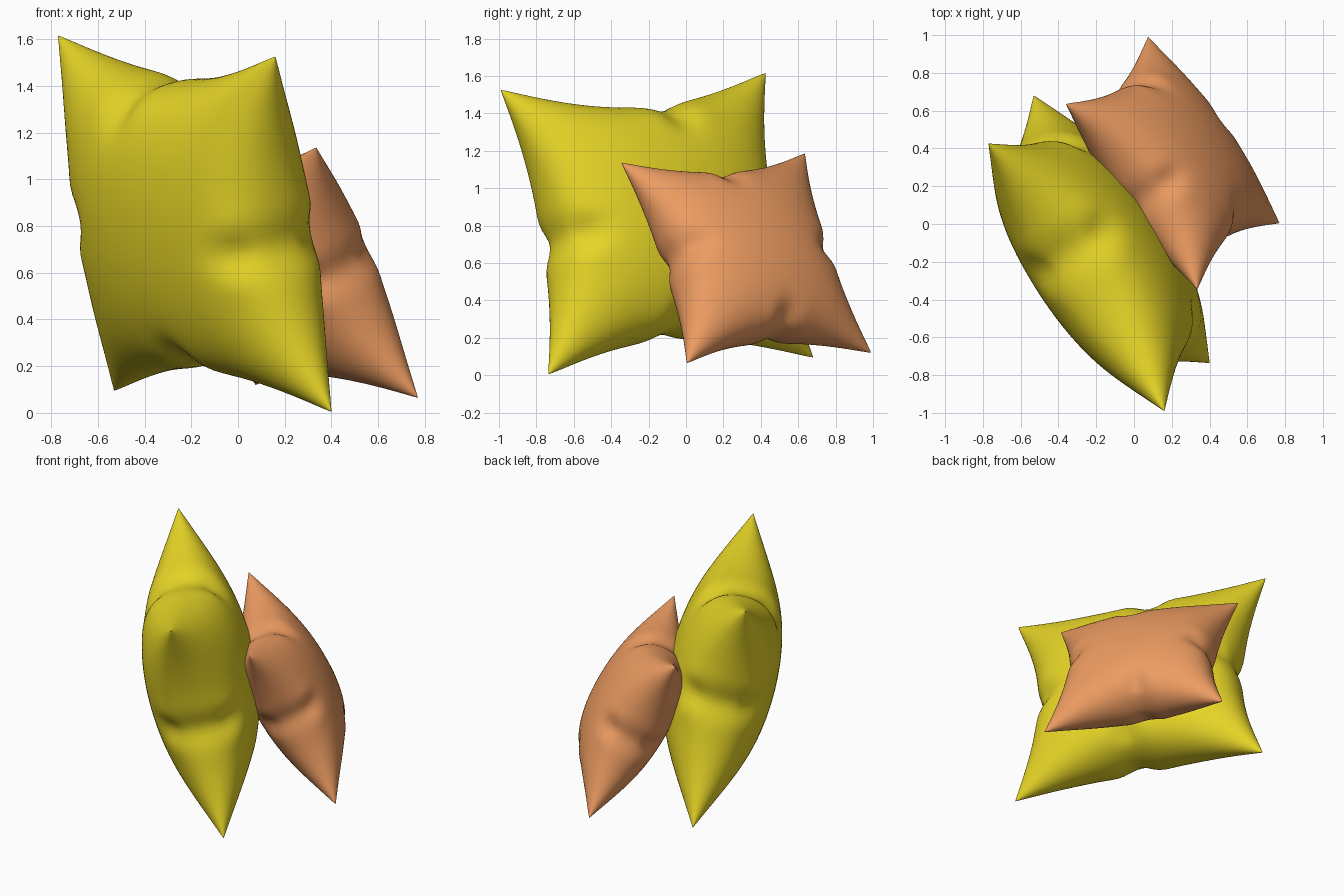
import bpy, bmesh, math
from mathutils import Vector

if "Cube" in bpy.data.objects:
    bpy.data.objects.remove(bpy.data.objects["Cube"])

N = 64  # grid cells per side of each cloth panel


def bump(x, width):
    return math.exp(-(x / width) ** 2)


def pinch(t, off):
    # how far a seam is drawn inwards along its length
    return 0.19 * max(0.0, 1 - t * t) ** 1.15 + 0.045 * bump(t - off, 0.13)


def pucker(along, across, off):
    # crease at the middle of a seam, with a soft ridge either side
    q = (along - off) / 0.14
    return (1 - 1.1 * q * q) * math.exp(-q * q) * bump(across - 0.86, 0.17)


def pillow(name, corners, half_thick, offs, color):
    # corners: top left, top right, bottom right, bottom left
    tl, tr, br, bl = [Vector(c) for c in corners]
    normal = ((tr + br) - (tl + bl)).cross((tl + tr) - (bl + br)).normalized()
    right, left, top, bottom = offs
    bm = bmesh.new()
    for side in (1, -1):
        rows = []
        for j in range(N + 1):
            row = []
            for i in range(N + 1):
                a = math.pi * (i / N - 0.5)
                b = math.pi * (j / N - 0.5)
                s, t = math.sin(a), math.sin(b)
                ox = right if s > 0 else left
                oy = top if t > 0 else bottom
                # seams pulled in, corners left as points
                x = s * (1 - pinch(t, ox) * s * s)
                y = t * (1 - pinch(s, oy) * t * t)
                # inflated height with creases at the seam middles
                z = half_thick * max(0.0, math.cos(a) * math.cos(b))
                z *= 1 - 0.2 * (pucker(t, abs(s), ox) + pucker(s, abs(t), oy))
                fx, fy = (x + 1) / 2, (y + 1) / 2
                p = bl.lerp(br, fx).lerp(tl.lerp(tr, fx), fy)
                row.append(bm.verts.new(p + normal * z * side))
            rows.append(row)
        for j in range(N):
            for i in range(N):
                f = [rows[j][i], rows[j][i + 1], rows[j + 1][i + 1], rows[j + 1][i]]
                bm.faces.new(f if side > 0 else f[::-1])
    # sew the two panels together
    bmesh.ops.remove_doubles(bm, verts=bm.verts, dist=0.0004)
    bmesh.ops.recalc_face_normals(bm, faces=bm.faces)
    for f in bm.faces:
        f.smooth = True
    mesh = bpy.data.meshes.new(name)
    bm.to_mesh(mesh)
    bm.free()
    obj = bpy.data.objects.new(name, mesh)
    bpy.context.collection.objects.link(obj)
    mat = bpy.data.materials.new(name + "_cloth")
    mat.diffuse_color = color
    mat.use_nodes = True
    mat.node_tree.nodes["Principled BSDF"].inputs["Base Color"].default_value = mat.diffuse_color
    mesh.materials.append(mat)
    return obj


# large yellow pillow
pillow("large_pillow",
       [(-0.77, 0.425, 1.615), (0.16, -0.99, 1.525), (0.40, -0.735, 0.005), (-0.53, 0.68, 0.095)],
       0.355, (-0.08, 0.05, -0.14, 0.06), (0.80, 0.67, 0.02, 1))

# small orange pillow leaning against it
pillow("small_pillow",
       [(-0.36, 0.635, 1.185), (0.335, -0.345, 1.135), (0.77, 0.005, 0.065), (0.075, 0.99, 0.12)],
       0.265, (0.04, -0.06, 0.08, -0.05), (0.84, 0.33, 0.12, 1))
